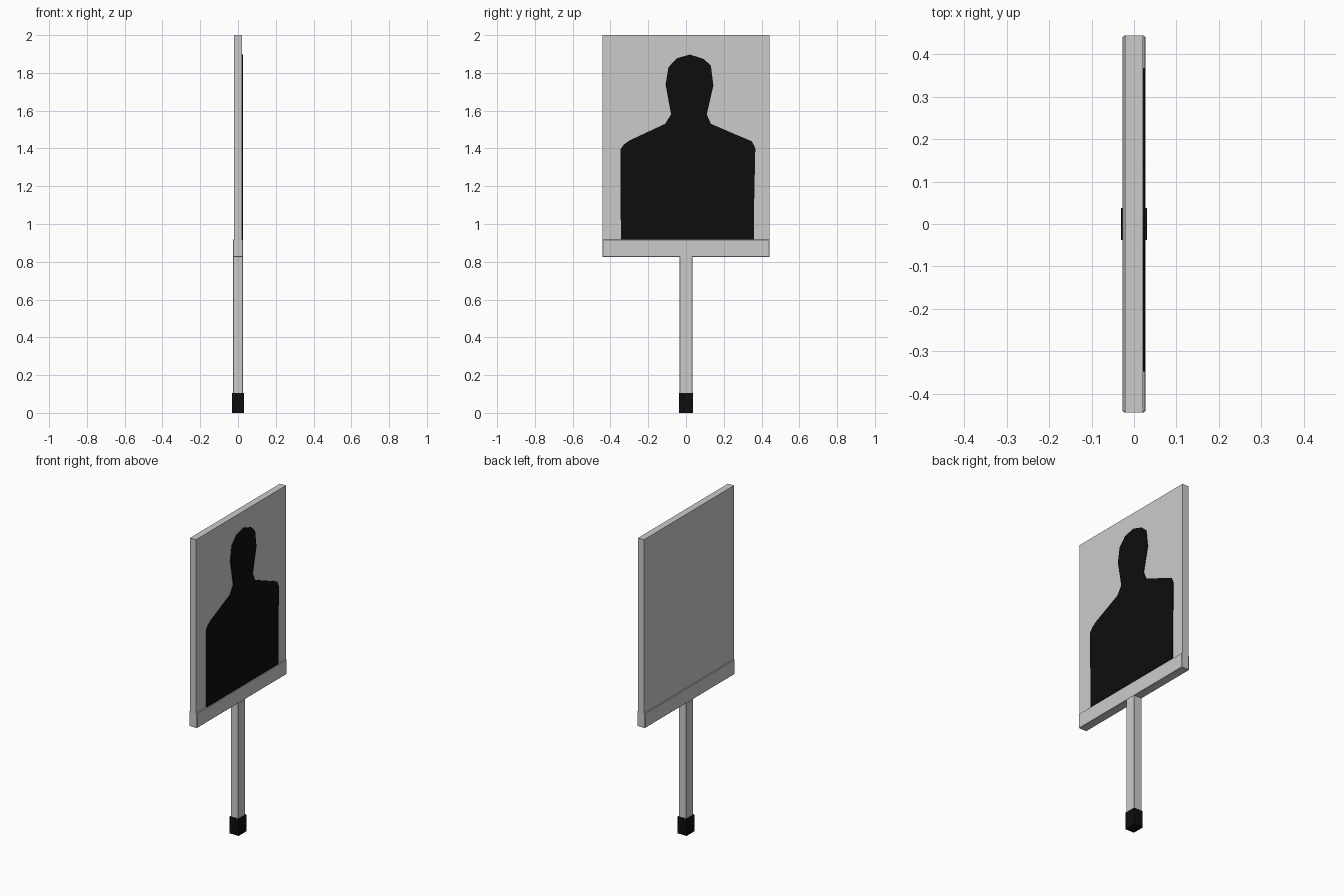
import bpy, bmesh

if "Cube" in bpy.data.objects:
    bpy.data.objects.remove(bpy.data.objects["Cube"])

black = bpy.data.materials.new("black")
black.diffuse_color = (0.004, 0.004, 0.004, 1)
black.use_nodes = True
black.node_tree.nodes["Principled BSDF"].inputs["Base Color"].default_value = black.diffuse_color


def add_mesh(name, bm, mat=None):
    bmesh.ops.recalc_face_normals(bm, faces=bm.faces)
    me = bpy.data.meshes.new(name)
    bm.to_mesh(me)
    bm.free()
    ob = bpy.data.objects.new(name, me)
    bpy.context.collection.objects.link(ob)
    if mat:
        me.materials.append(mat)
    return ob


def box(name, hx, hy, z0, z1, mat=None, bevel=0.0):
    bm = bmesh.new()
    bmesh.ops.create_cube(bm, size=1)
    for v in bm.verts:
        v.co = (v.co.x * 2 * hx, v.co.y * 2 * hy, z0 + (v.co.z + 0.5) * (z1 - z0))
    ob = add_mesh(name, bm, mat)
    if bevel:
        m = ob.modifiers.new("bevel", 'BEVEL')
        m.width = bevel
        m.segments = 1
    return ob


def prism(name, outline, x0, x1, mat=None):
    # outline in the y-z plane, extruded along x
    bm = bmesh.new()
    face = bm.faces.new([bm.verts.new((x0, y, z)) for y, z in outline])
    ext = bmesh.ops.extrude_face_region(bm, geom=[face], use_keep_orig=True)
    for v in ext["geom"]:
        if isinstance(v, bmesh.types.BMVert):
            v.co.x = x1
    return add_mesh(name, bm, mat)


# Board, lower rail and post
box("target_board", 0.021, 0.443, 0.83, 2.0)
box("bottom_rail", 0.027, 0.443, 0.825, 0.918, bevel=0.003)
box("post", 0.027, 0.035, 0.09, 0.83, bevel=0.003)

# Black foot cap
box("foot_cap", 0.031, 0.038, 0.0, 0.105, black)

# Black head-and-shoulders silhouette on the +x face
outline = [(-0.345, 0.918), (0.36, 0.918), (0.361, 1.12), (0.367, 1.40),
           (0.35, 1.437), (0.132, 1.53), (0.11, 1.58), (0.145, 1.733),
           (0.132, 1.838), (0.095, 1.873), (0.05, 1.888), (0.02, 1.897),
           (-0.048, 1.878), (-0.093, 1.83), (-0.108, 1.738), (-0.079, 1.58),
           (-0.111, 1.53), (-0.30, 1.442), (-0.33, 1.42), (-0.347, 1.395)]
prism("silhouette", outline, 0.019, 0.026, black)
